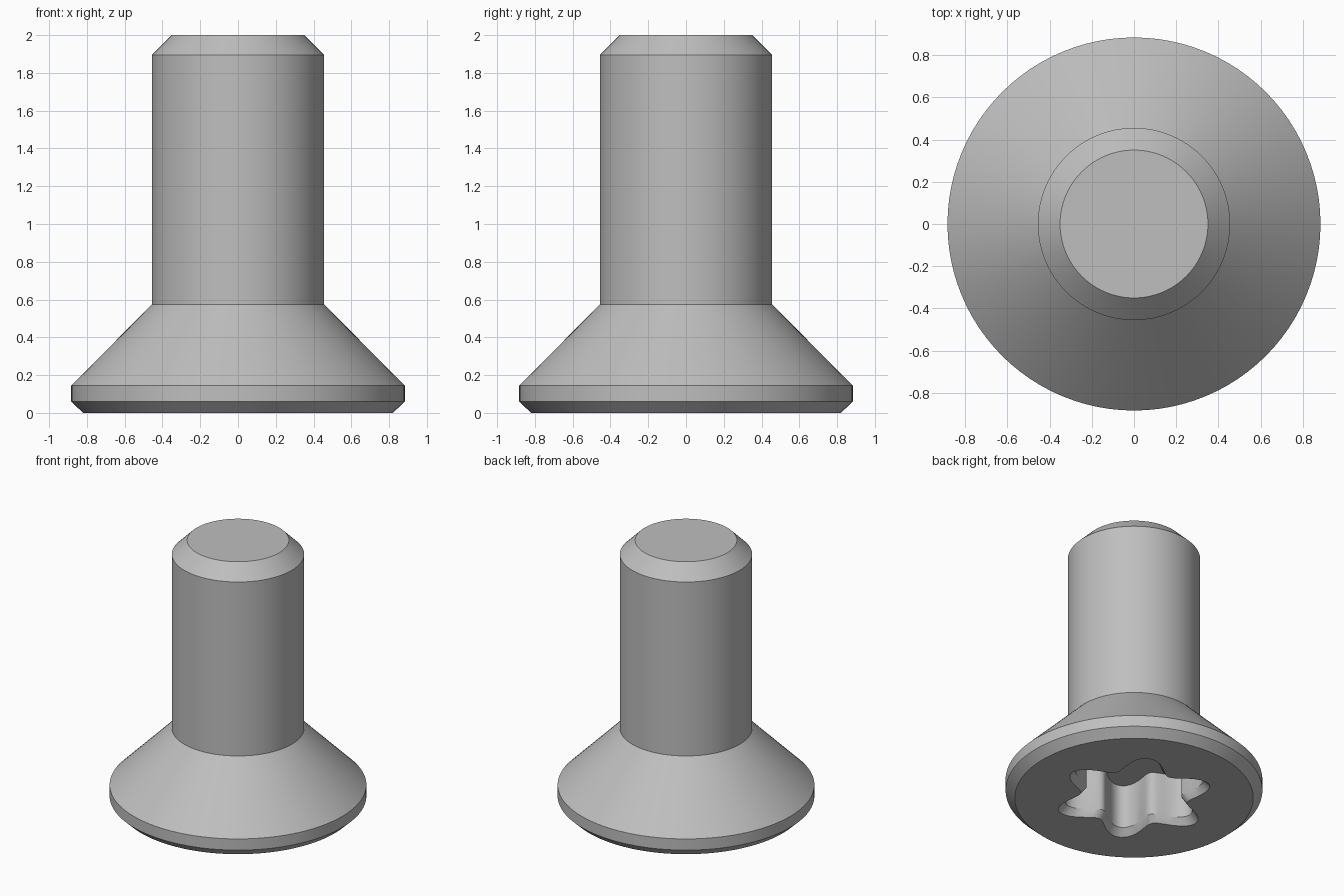
import bpy, bmesh
from math import cos, sin, tau, radians

SIDES = 96

if "Cube" in bpy.data.objects:
    bpy.data.objects.remove(bpy.data.objects["Cube"], do_unlink=True)

steel = bpy.data.materials.new("grey_steel")
steel.use_nodes = True
GREY = (0.52, 0.52, 0.52, 1)
steel.diffuse_color = GREY
bsdf = steel.node_tree.nodes["Principled BSDF"]
bsdf.inputs["Base Color"].default_value = GREY
bsdf.inputs["Roughness"].default_value = 0.5

bm = bmesh.new()


def ring(z, radius, lobe=0.0):
    """Closed loop of vertices; lobe adds a six-pointed wave to the radius."""
    verts = []
    for i in range(SIDES):
        a = tau * i / SIDES
        r = radius + lobe * cos(6 * a)
        verts.append(bm.verts.new((r * cos(a), r * sin(a), z)))
    return verts


def bridge(lower, upper):
    for i in range(SIDES):
        j = (i + 1) % SIDES
        bm.faces.new((lower[i], lower[j], upper[j], upper[i]))


def cap(loop, z):
    centre = bm.verts.new((0, 0, z))
    for i in range(SIDES):
        bm.faces.new((loop[i], loop[(i + 1) % SIDES], centre))


# Six-lobed drive recess: floor, straight wall, flared rim
rings = [ring(0.38, 0.415, 0.085),
         ring(0.05, 0.415, 0.085),
         ring(0.0, 0.46, 0.09)]

# Countersunk head, shank and chamfered tip
profile = [(0.82, 0.0), (0.883, 0.06), (0.883, 0.145),
           (0.455, 0.575), (0.455, 1.895), (0.35, 2.0)]
rings += [ring(z, r) for r, z in profile]

for lower, upper in zip(rings, rings[1:]):
    bridge(lower, upper)
cap(rings[0], 0.38)
cap(rings[-1], 2.0)
bmesh.ops.recalc_face_normals(bm, faces=bm.faces)

mesh = bpy.data.meshes.new("countersunk_screw")
bm.to_mesh(mesh)
bm.free()
mesh.materials.append(steel)
screw = bpy.data.objects.new("countersunk_screw", mesh)
bpy.context.collection.objects.link(screw)

# Smooth round sides, crisp chamfer edges
bpy.ops.object.select_all(action="DESELECT")
screw.select_set(True)
bpy.context.view_layer.objects.active = screw
bpy.ops.object.shade_smooth_by_angle(angle=radians(30))
